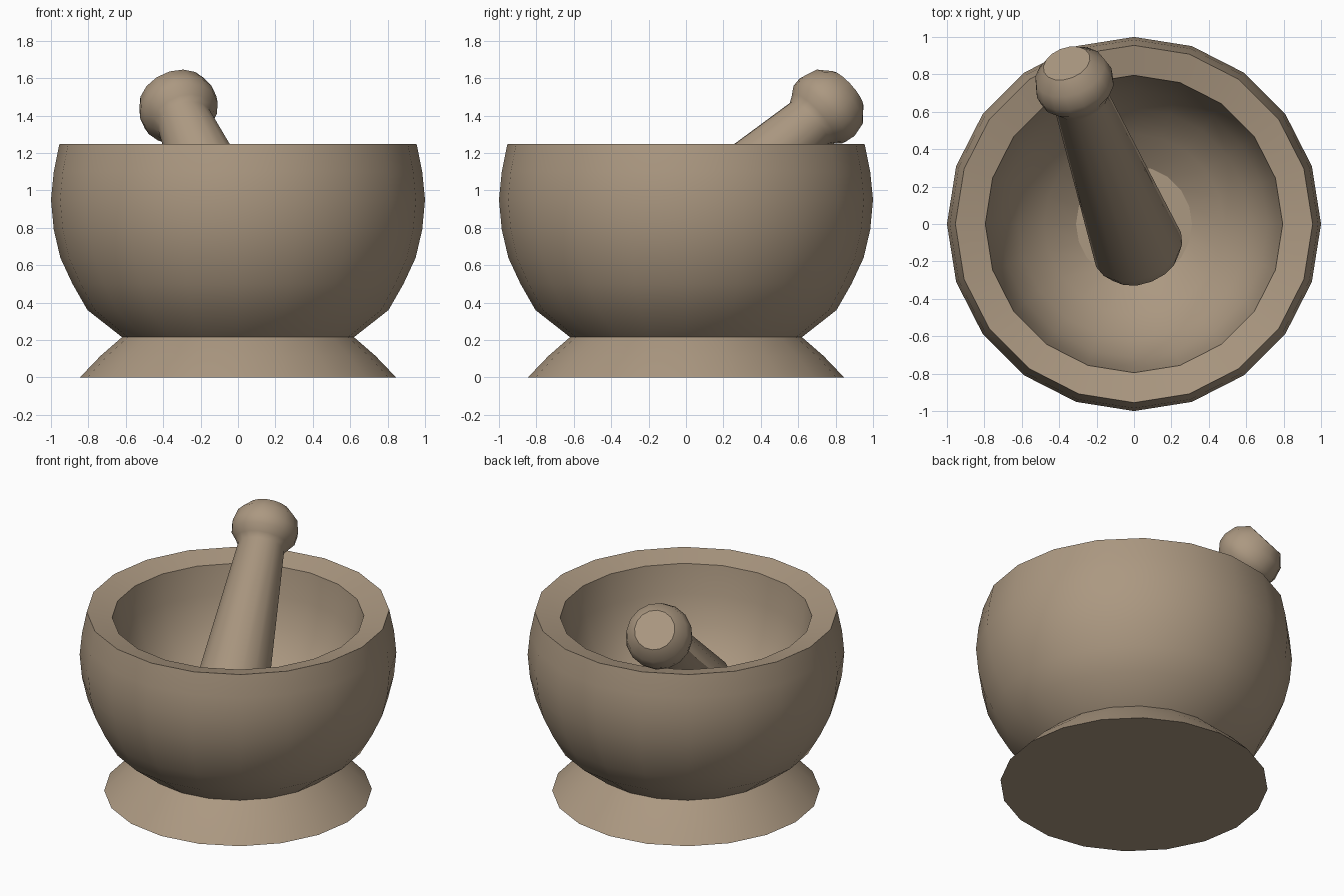
import bpy, bmesh, math
from mathutils import Vector

if "Cube" in bpy.data.objects:
    bpy.data.objects.remove(bpy.data.objects["Cube"])


def lathe(name, profile, sides, sharp):
    """Spin (radius, height) points around z, cap both ends, smooth below the sharp angle."""
    bm = bmesh.new()
    rings = []
    for r, z in profile:
        rings.append([bm.verts.new((r * math.cos(2 * math.pi * i / sides),
                                    r * math.sin(2 * math.pi * i / sides), z))
                      for i in range(sides)])
    for a, b in zip(rings, rings[1:]):
        for i in range(sides):
            j = (i + 1) % sides
            bm.faces.new((a[i], a[j], b[j], b[i]))
    bm.faces.new(rings[0][::-1])
    bm.faces.new(rings[-1])
    bmesh.ops.recalc_face_normals(bm, faces=bm.faces)
    me = bpy.data.meshes.new(name)
    bm.to_mesh(me)
    bm.free()
    ob = bpy.data.objects.new(name, me)
    bpy.context.collection.objects.link(ob)
    mat = bpy.data.materials.get("stone") or bpy.data.materials.new("stone")
    mat.diffuse_color = (0.41, 0.315, 0.22, 1)
    mat.use_nodes = True
    mat.node_tree.nodes["Principled BSDF"].inputs["Base Color"].default_value = mat.diffuse_color
    me.materials.append(mat)
    bpy.ops.object.select_all(action='DESELECT')
    ob.select_set(True)
    bpy.context.view_layer.objects.active = ob
    bpy.ops.object.shade_smooth_by_angle(angle=math.radians(sharp))
    return ob


# Mortar: flared foot, round outer wall, rim sloping inward, hollow with a flat floor
lathe("mortar_bowl", [
    (0.845, 0), (0.735, 0.115), (0.62, 0.215),
    (0.805, 0.36), (0.885, 0.50), (0.95, 0.64), (0.985, 0.79),
    (1.0, 0.95), (0.985, 1.10), (0.955, 1.247),
    (0.795, 1.207), (0.768, 1.01), (0.715, 0.83), (0.62, 0.67),
    (0.48, 0.535), (0.31, 0.42)], 20, 29)

# Pestle: rounded grinding end, tapered shaft, squat ball head with a flat cap
pestle = lathe("pestle", [
    (0.12, -1.335), (0.205, -1.31), (0.245, -1.24),
    (0.15, -0.135), (0.172, -0.10), (0.206, -0.055), (0.214, 0.0),
    (0.194, 0.08), (0.13, 0.145)], 16, 40)

# Lean the pestle from the bowl floor back against the rim
tilt = math.radians(39.5)
axis = Vector((-0.36 * math.cos(tilt), 0.933 * math.cos(tilt), math.sin(tilt)))
pestle.rotation_mode = 'QUATERNION'
pestle.rotation_quaternion = Vector((0, 0, 1)).rotation_difference(axis)
pestle.location = (-0.32, 0.755, 1.445)
